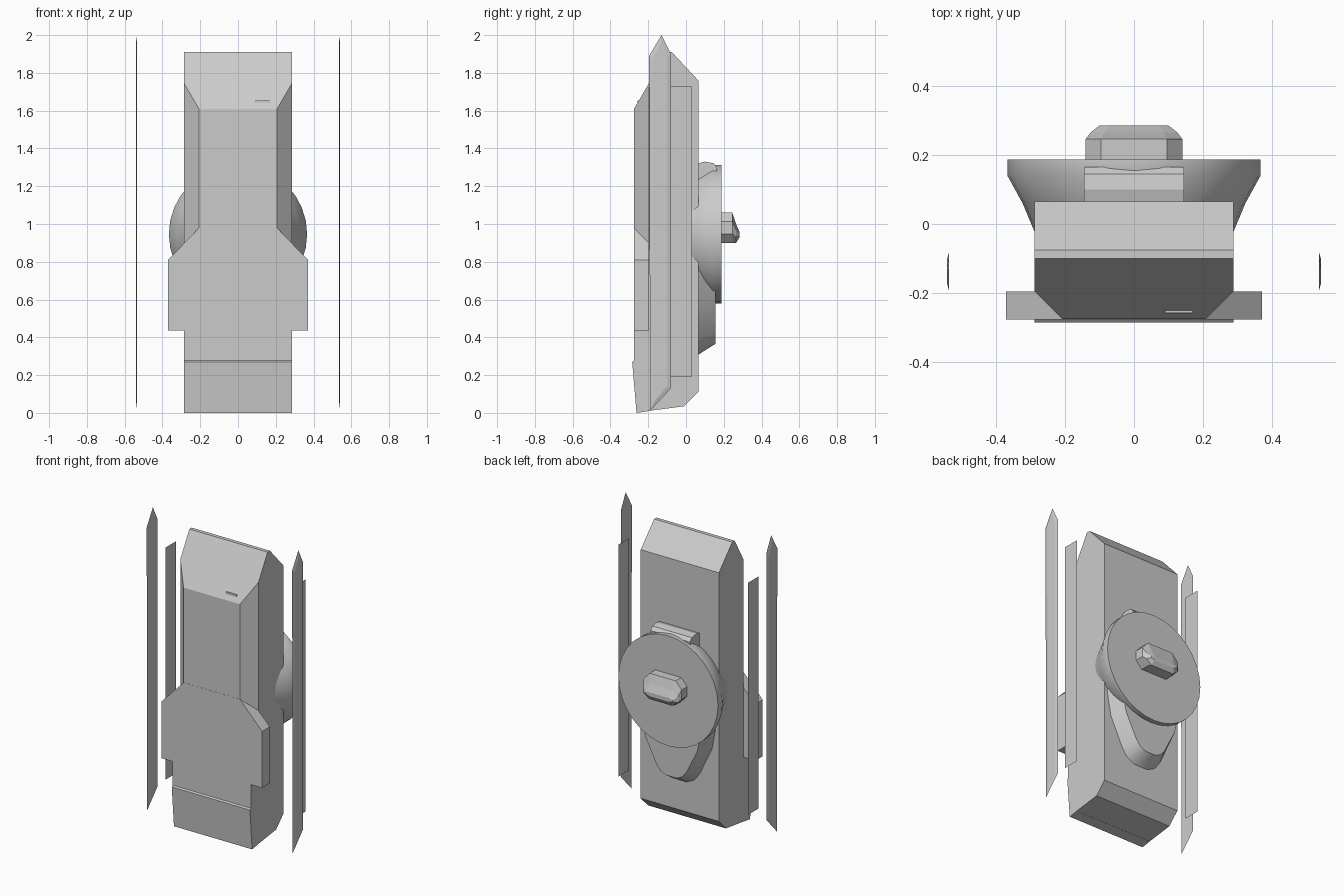
import bpy, bmesh, math
from mathutils import Vector

if "Cube" in bpy.data.objects:
    bpy.data.objects.remove(bpy.data.objects["Cube"])


def finish(name, bm, smooth=False):
    bmesh.ops.recalc_face_normals(bm, faces=bm.faces)
    me = bpy.data.meshes.new(name)
    bm.to_mesh(me)
    bm.free()
    ob = bpy.data.objects.new(name, me)
    bpy.context.collection.objects.link(ob)
    if smooth:
        bpy.ops.object.select_all(action='DESELECT')
        ob.select_set(True)
        bpy.context.view_layer.objects.active = ob
        bpy.ops.object.shade_smooth_by_angle(angle=math.radians(30))
    return ob


def loft(rings):
    """Skin closed rings of equal length and cap both ends."""
    bm = bmesh.new()
    vs = [[bm.verts.new(p) for p in r] for r in rings]
    n = len(vs[0])
    for a, b in zip(vs, vs[1:]):
        for i in range(n):
            j = (i + 1) % n
            bm.faces.new((a[i], a[j], b[j], b[i]))
    bm.faces.new(vs[0])
    bm.faces.new(vs[-1])
    return bm


def side_prism(profile, half):
    """Extrude a (y, z) profile across x."""
    return loft([[(x, y, z) for y, z in profile] for x in (-half, half)])


def mirrored(half):
    """Complete a right-hand (x, z) outline with its mirror image."""
    return half + [(-x, z) for x, z in reversed(half)]


def at_y(outline, y):
    return [(x, y, z) for x, z in outline]


# Main body, front vertical corners planed off
body = side_prism([(-0.255, 0.003), (-0.01, 0.035), (0.065, 0.11), (0.065, 1.76),
                   (-0.075, 1.91), (-0.10, 1.91), (-0.275, 1.61), (-0.275, 0.25)], 0.287)
for s in (-1, 1):
    bmesh.ops.bisect_plane(body, geom=body.verts[:] + body.edges[:] + body.faces[:],
                           plane_co=Vector((s * 0.207, -0.275, 0)),
                           plane_no=Vector((s, -1, 0)), clear_outer=True)
    bmesh.ops.holes_fill(body, edges=[e for e in body.edges if e.is_boundary])
finish("main_body", body)

# Wide stepped plate on the lower front
plate = mirrored([(0.287, 0.24), (0.287, 0.435), (0.37, 0.435), (0.37, 0.81), (0.206, 0.98)])
finish("front_plate", loft([at_y(plate, -0.276), at_y(plate, -0.195)]))

# Slanted panel at the foot
finish("foot_panel", side_prism([(-0.262, 0.0), (-0.285, 0.27), (-0.276, 0.278),
                                 (-0.195, 0.278), (-0.195, 0.01)], 0.287))

# Small step on the sloped top
finish("small_notch", side_prism([(-0.258, 1.632), (-0.257, 1.654),
                                  (-0.24, 1.654), (-0.24, 1.64)], 0.04)).location.x = 0.13

# Round rear dial, tapering into the body
rings = []
for y, r in ((-0.04, 0.28), (0.06, 0.322), (0.14, 0.366), (0.187, 0.366)):
    rings.append([(r * math.cos(i * math.tau / 32), y, 0.946 + r * math.sin(i * math.tau / 32))
                  for i in range(32)])
finish("rear_dial", loft(rings), True)

# Tapered, round-ended support below the dial
outer = mirrored([(0.27, 0.75), (0.24, 0.58), (0.15, 0.39), (0.11, 0.335), (0.05, 0.305)])
inner = mirrored([(0.23, 0.75), (0.19, 0.58), (0.11, 0.42), (0.08, 0.385), (0.04, 0.365)])
finish("dial_support", loft([at_y(outer, 0.06), at_y(inner, 0.155)]), True)

# Block above the dial
finish("top_block", side_prism([(0.06, 1.2), (0.06, 1.32), (0.10, 1.33), (0.145, 1.322),
                                (0.165, 1.30), (0.165, 1.2)], 0.145))

# Faceted knob in the middle of the dial
rings = []
for y, w, n, lo, hi in ((0.18, 0.14, 0.095, 0.90, 1.06), (0.245, 0.14, 0.095, 0.90, 1.06),
                        (0.265, 0.125, 0.085, 0.90, 1.0), (0.284, 0.10, 0.075, 0.93, 0.955)):
    d = (hi - lo) * 0.3
    rings.append(at_y(mirrored([(n, lo), (w, lo + d), (w, hi - d), (n, hi)]), y))
finish("knob", loft(rings))

# Free-standing side blades: pointed outer ones, plain inner ones
blade = [(-0.19, 0.012), (-0.08, 0.13), (-0.08, 1.9), (-0.13, 2.0), (-0.195, 1.89)]
inset = [(-0.168, 0.06), (-0.10, 0.14), (-0.10, 1.88), (-0.132, 1.965), (-0.173, 1.88)]
strip = [(-0.08, 0.19), (0.03, 0.19), (0.03, 1.73), (-0.08, 1.73)]
for s, side in ((-1, "left"), (1, "right")):
    finish("outer_blade_" + side, loft([[(s * x, y, z) for y, z in p]
                                        for p, x in ((blade, 0.534), (inset, 0.540))]))
    bm = bmesh.new()
    bm.faces.new([bm.verts.new((s * 0.475, y, z)) for y, z in strip])
    finish("inner_blade_" + side, bm)
